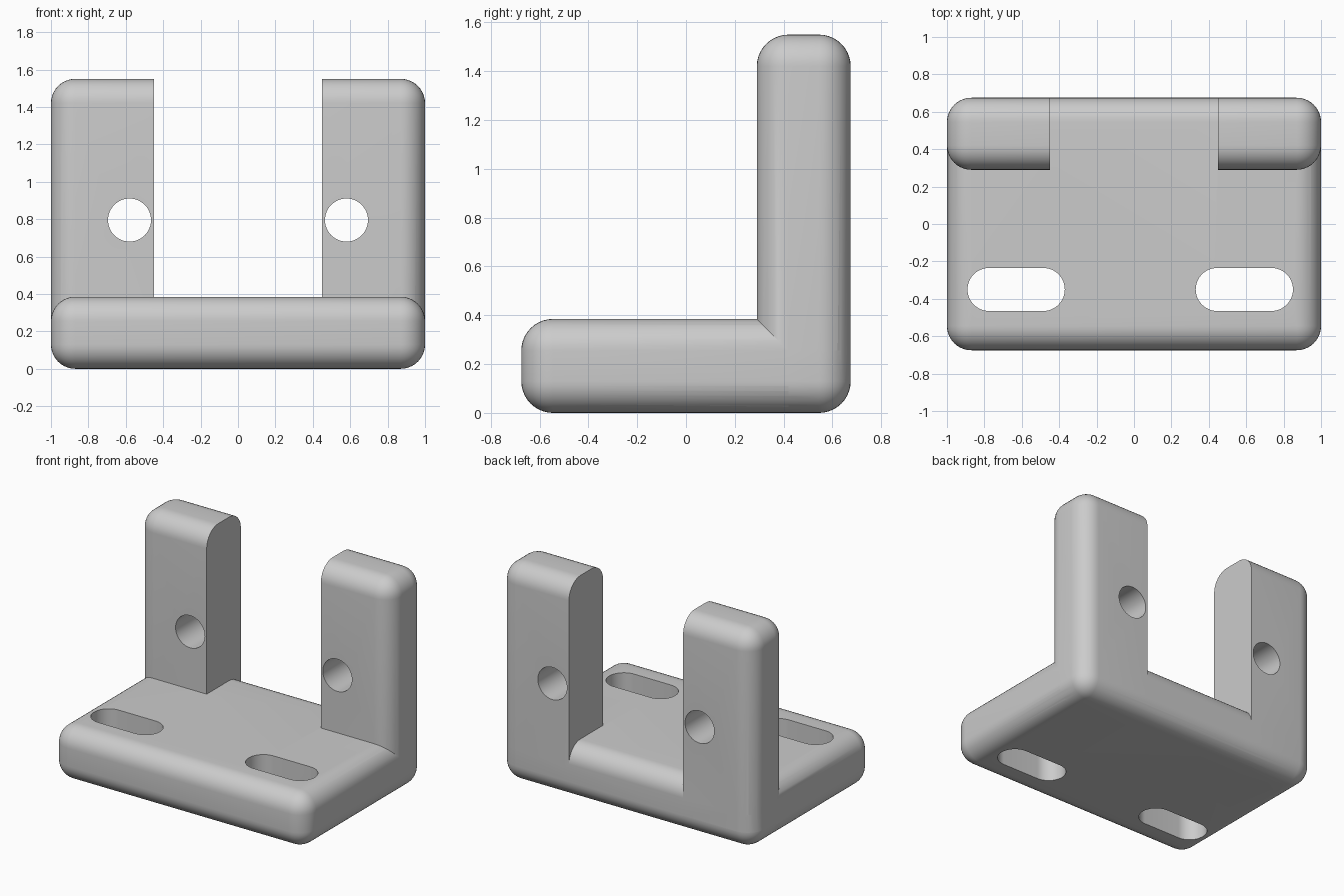
import bpy, bmesh, math
from mathutils import Matrix, Vector

cube = bpy.data.objects.get("Cube")
if cube:
    bpy.data.objects.remove(cube, do_unlink=True)

ROUND = 0.13        # edge radius of the solid blocks
HOLE = 0.115        # radius of holes and slot ends
BACK, DEEP = 0.675, 0.385

grey = bpy.data.materials.new("plain grey")
grey.use_nodes = True
colour = (0.6, 0.6, 0.6, 1)
grey.diffuse_color = colour
grey.node_tree.nodes["Principled BSDF"].inputs["Base Color"].default_value = colour


def to_object(name, bm):
    mesh = bpy.data.meshes.new(name)
    bmesh.ops.recalc_face_normals(bm, faces=bm.faces)
    bm.to_mesh(mesh)
    bm.free()
    obj = bpy.data.objects.new(name, mesh)
    mesh.materials.append(grey)
    bpy.context.collection.objects.link(obj)
    return obj


def block(name, low, high, radius=0):
    """Box between two corners, with optional rounded edges."""
    low, high = Vector(low), Vector(high)
    bm = bmesh.new()
    bmesh.ops.create_cube(bm, size=1, matrix=Matrix.Translation((low + high) / 2)
                          @ Matrix.Diagonal((*(high - low), 1)))
    if radius:
        bmesh.ops.bevel(bm, geom=bm.edges[:], offset=radius, segments=10,
                        profile=0.5, affect='EDGES')
    return to_object(name, bm)


def stadium(name, centre, half, turn=0):
    """Upright prism with round ends; turn tips it about x."""
    bm = bmesh.new()
    points = []
    for side in (1, -1):
        for i in range(25):
            a = math.pi * (i / 24 - 0.5)
            points.append((side * (half + HOLE * math.cos(a)), side * HOLE * math.sin(a), -1))
    face = bm.faces.new([bm.verts.new(p) for p in points])
    out = bmesh.ops.extrude_face_region(bm, geom=[face])
    top = [v for v in out["geom"] if isinstance(v, bmesh.types.BMVert)]
    bmesh.ops.translate(bm, verts=top, vec=(0, 0, 2))
    bmesh.ops.remove_doubles(bm, verts=bm.verts, dist=1e-5)
    bm.transform(Matrix.Translation(centre) @ Matrix.Rotation(turn, 4, 'X'))
    return to_object(name, bm)


def combine(target, tool, operation):
    mod = target.modifiers.new(operation.lower(), 'BOOLEAN')
    mod.operation, mod.solver, mod.object = operation, 'EXACT', tool
    bpy.context.view_layer.objects.active = target
    bpy.ops.object.modifier_apply(modifier=mod.name)
    bpy.data.objects.remove(tool, do_unlink=True)


# Back wall, opened in the middle to leave two posts
wall = block("back_posts", (-1, BACK - DEEP, 0), (1, BACK, 1.55), ROUND)
combine(wall, block("gap_cutter", (-0.45, 0, -1), (0.45, 1, 2)), 'DIFFERENCE')

# Base plate joined with the posts
bracket = block("bracket_body", (-1, -BACK, 0), (1, BACK, DEEP), ROUND)
combine(bracket, wall, 'UNION')

# Round holes through the posts
for x in (-0.58, 0.58):
    combine(bracket, stadium("hole_cutter", (x, 0.5, 0.795), 0, math.pi / 2), 'DIFFERENCE')

# Long slots through the base
for x in (-0.63, 0.59):
    combine(bracket, stadium("slot_cutter", (x, -0.35, 0.2), 0.145), 'DIFFERENCE')

# Smooth shading with crisp edges
bpy.ops.object.select_all(action='DESELECT')
bracket.select_set(True)
bpy.context.view_layer.objects.active = bracket
bpy.ops.object.shade_smooth_by_angle(angle=math.radians(30))
